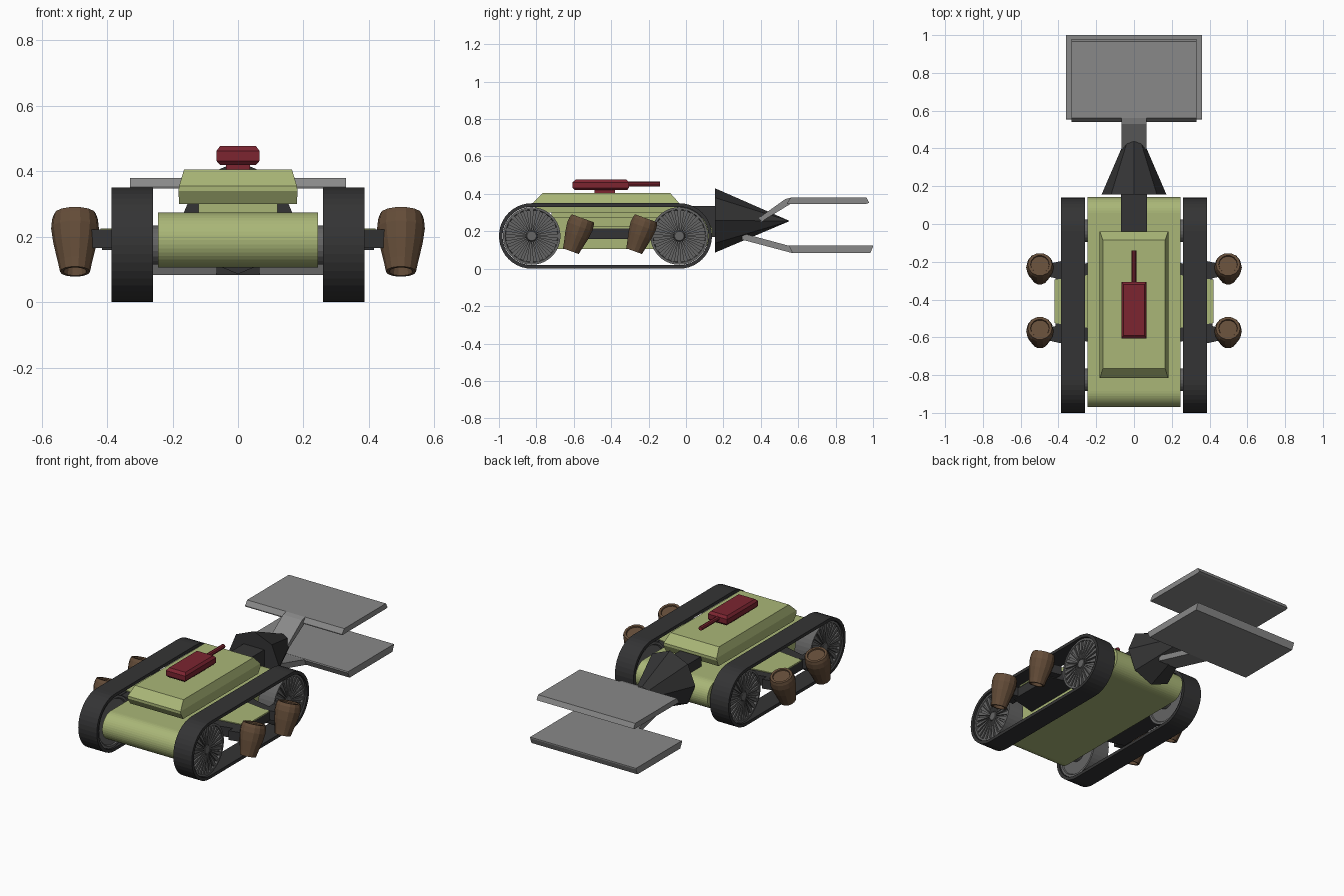
import bpy, bmesh, math
from mathutils import Matrix, Vector

if "Cube" in bpy.data.objects:
    bpy.data.objects.remove(bpy.data.objects["Cube"])


def mat(name, rgb):
    m = bpy.data.materials.new(name)
    m.diffuse_color = (*rgb, 1)
    m.use_nodes = True
    m.node_tree.nodes["Principled BSDF"].inputs["Base Color"].default_value = m.diffuse_color
    return m


GREEN = mat("olive green", (0.40, 0.47, 0.185))
DARK = mat("dark rubber", (0.034, 0.034, 0.035))
WHEEL = mat("wheel grey", (0.13, 0.13, 0.13))
STEEL = mat("jaw grey", (0.25, 0.25, 0.25))
RED = mat("deep red", (0.20, 0.018, 0.03))
BROWN = mat("brown", (0.127, 0.073, 0.04))


def finish(name, bm, m):
    bmesh.ops.recalc_face_normals(bm, faces=bm.faces)
    me = bpy.data.meshes.new(name)
    bm.to_mesh(me)
    bm.free()
    me.materials.append(m)
    ob = bpy.data.objects.new(name, me)
    bpy.context.collection.objects.link(ob)
    return ob


def loft(name, rings, m, caps=True, closed=False):
    """Skin rings of 3D points with equal counts."""
    bm = bmesh.new()
    vs = [[bm.verts.new(p) for p in r] for r in rings]
    n = len(rings[0])
    pairs = list(zip(vs, vs[1:])) + ([(vs[-1], vs[0])] if closed else [])
    for a, b in pairs:
        for i in range(n):
            j = (i + 1) % n
            bm.faces.new((a[i], a[j], b[j], b[i]))
    if caps and not closed:
        bm.faces.new(vs[0])
        bm.faces.new(vs[-1])
    return finish(name, bm, m)


def prism(name, yz, x0, x1, m):
    return loft(name, [[(x, y, z) for y, z in yz] for x in (x0, x1)], m)


def rect(x0, x1, y0, y1, z):
    return [(x0, y0, z), (x1, y0, z), (x1, y1, z), (x0, y1, z)]


def box(name, x0, x1, y0, y1, z0, z1, m):
    return loft(name, [rect(x0, x1, y0, y1, z0), rect(x0, x1, y0, y1, z1)], m)


def stadium(ya, yb, zc, r, n=20):
    pts = []
    for c, start in ((yb, -math.pi / 2), (ya, math.pi / 2)):
        for i in range(n + 1):
            a = start + math.pi * i / n
            pts.append((c + r * math.cos(a), zc + r * math.sin(a)))
    return pts


def circle(x, y, z, r, n=40):
    return [(x, y + r * math.cos(math.tau * i / n), z + r * math.sin(math.tau * i / n)) for i in range(n)]


# Hull and deck
prism("hull", stadium(-0.885, 0.058, 0.19, 0.084), -0.245, 0.245, GREEN)
box("deck_riser", -0.12, 0.12, -0.72, -0.12, 0.26, 0.32, GREEN)
loft("deck", [rect(-0.18, 0.18, -0.79, -0.06, 0.30),
              rect(-0.182, 0.182, -0.815, -0.04, 0.34),
              rect(-0.18, 0.18, -0.815, -0.04, 0.355),
              rect(-0.165, 0.165, -0.765, -0.085, 0.405)], GREEN)

# Turret
box("turret_post", -0.037, 0.037, -0.49, -0.38, 0.40, 0.43, RED)
loft("turret", [rect(-0.055, 0.055, -0.595, -0.315, 0.42),
                rect(-0.066, 0.066, -0.606, -0.306, 0.432),
                rect(-0.066, 0.066, -0.606, -0.306, 0.462),
                rect(-0.055, 0.055, -0.59, -0.32, 0.477)], RED)
loft("turret_barrel", [[(z, y, x) for y, z, x in
     [(yy, 0.013 * math.cos(math.tau * i / 8), 0.452 + 0.013 * math.sin(math.tau * i / 8))
      for i in range(8)]] for yy in (-0.32, -0.14)], RED)

# Neck and cone head
box("neck", -0.07, 0.07, -0.05, 0.17, 0.17, 0.335, DARK)


def octagon(y, r, z):
    return [(r * math.cos(math.tau * i / 8), y, z + r * math.sin(math.tau * i / 8)) for i in range(8)]


loft("cone_head", [octagon(0.155, 0.172, 0.258), octagon(0.55, 0.002, 0.255)], DARK)

# Jaws: plate plus slanted arm
loft("upper_jaw_plate", [rect(-0.33, 0.33, 0.54, 0.965, 0.347),
                         rect(-0.33, 0.33, 0.54, 0.98, 0.352),
                         rect(-0.33, 0.33, 0.56, 0.965, 0.38)], STEEL)
prism("upper_jaw_arm", [(0.36, 0.25), (0.40, 0.25), (0.56, 0.347), (0.56, 0.38), (0.53, 0.372)],
      -0.065, 0.065, STEEL)
loft("lower_jaw_plate", [rect(-0.36, 0.36, 0.57, 0.985, 0.083),
                         rect(-0.36, 0.36, 0.552, 1.0, 0.118),
                         rect(-0.36, 0.36, 0.555, 1.0, 0.125)], STEEL)
prism("lower_jaw_arm", [(0.30, 0.19), (0.30, 0.155), (0.57, 0.083), (0.57, 0.124), (0.545, 0.124)],
      -0.065, 0.065, STEEL)

# Running gear and pods on both sides
YW = (-0.825, -0.036)
for s, side in ((1, "right"), (-1, "left")):
    outer, inner = stadium(*YW, 0.175, 0.175), stadium(*YW, 0.175, 0.156)
    loft(side + "_track_belt", [[(s * x, y, z) for y, z in prof] for x, prof in
         ((0.26, outer), (0.386, outer), (0.386, inner), (0.26, inner))], DARK, closed=True)
    for k, yc in enumerate(YW):
        tag = f"{side}_{('front', 'rear')[k]}_"
        loft(tag + "axle", [circle(s * x, yc, 0.175, 0.06, 20) for x in (0.20, 0.32)], WHEEL)
        loft(tag + "wheel", [circle(s * x, yc, 0.175, r) for x, r in
             ((0.275, 0.05), (0.275, 0.135), (0.268, 0.14), (0.268, 0.154), (0.374, 0.154),
              (0.374, 0.142), (0.36, 0.138), (0.36, 0.03), (0.37, 0.025))], WHEEL)
        # Radial spokes standing proud of the wheel face
        bm = bmesh.new()
        for i in range(24):
            a = math.tau * i / 24
            d, t = Vector((0, math.cos(a), math.sin(a))), Vector((0, -math.sin(a), math.cos(a)))
            c = Vector((0, yc, 0.175))
            pts = [c + d * r + t * w for r, w in
                   ((0.03, -0.002), (0.141, -0.011), (0.141, 0.011), (0.03, 0.002))]
            lo = [bm.verts.new(p + Vector((s * 0.358, 0, 0))) for p in pts]
            hi = [bm.verts.new(p + Vector((s * 0.371, 0, 0))) for p in pts]
            bm.faces.new(hi)
            bm.faces.new(lo)
            for q in range(4):
                bm.faces.new((lo[q], lo[(q + 1) % 4], hi[(q + 1) % 4], hi[q]))
        finish(tag + "wheel_spokes", bm, WHEEL)

    # Side mount: dark tapering block with green cover
    def wedge(z, x1, ya, yb):
        return [(s * 0.22, -0.63, z), (s * 0.22, -0.20, z), (s * x1, yb, z), (s * x1, ya, z)]
    loft(side + "_mount", [wedge(z, 0.415, -0.58, -0.25) for z in (0.16, 0.22)], DARK)
    loft(side + "_mount_cover", [[(s * x, y, z) for x, y in
         ((0.245, -0.55), (0.42, -0.525), (0.42, -0.295), (0.245, -0.27))]
         for z in (0.216, 0.225)], GREEN)

    # Tilted barrel pods on short arms
    for tag, yc in (("front", -0.583), ("rear", -0.245)):
        loft(f"{side}_{tag}_pod_arm", [[(s * x, yc + dy, z) for dy, z in
             ((-h, 0.165), (h, 0.165), (h, 0.222), (-h, 0.222))]
             for x, h in ((0.38, 0.05), (0.47, 0.03))], DARK)
        M = Matrix.Translation((s * 0.498, yc, 0.183)) @ Matrix.Rotation(math.radians(-20), 4, 'X')
        prof = ((0.03, -0.07), (0.036, -0.095), (0.046, -0.095), (0.052, -0.065), (0.066, -0.005),
                (0.073, 0.045), (0.07, 0.075), (0.064, 0.092), (0.05, 0.092), (0.048, 0.085))
        loft(f"{side}_{tag}_pod", [[M @ Vector((r * math.cos(math.tau * i / 14),
             r * math.sin(math.tau * i / 14), t)) for i in range(14)] for r, t in prof], BROWN)
